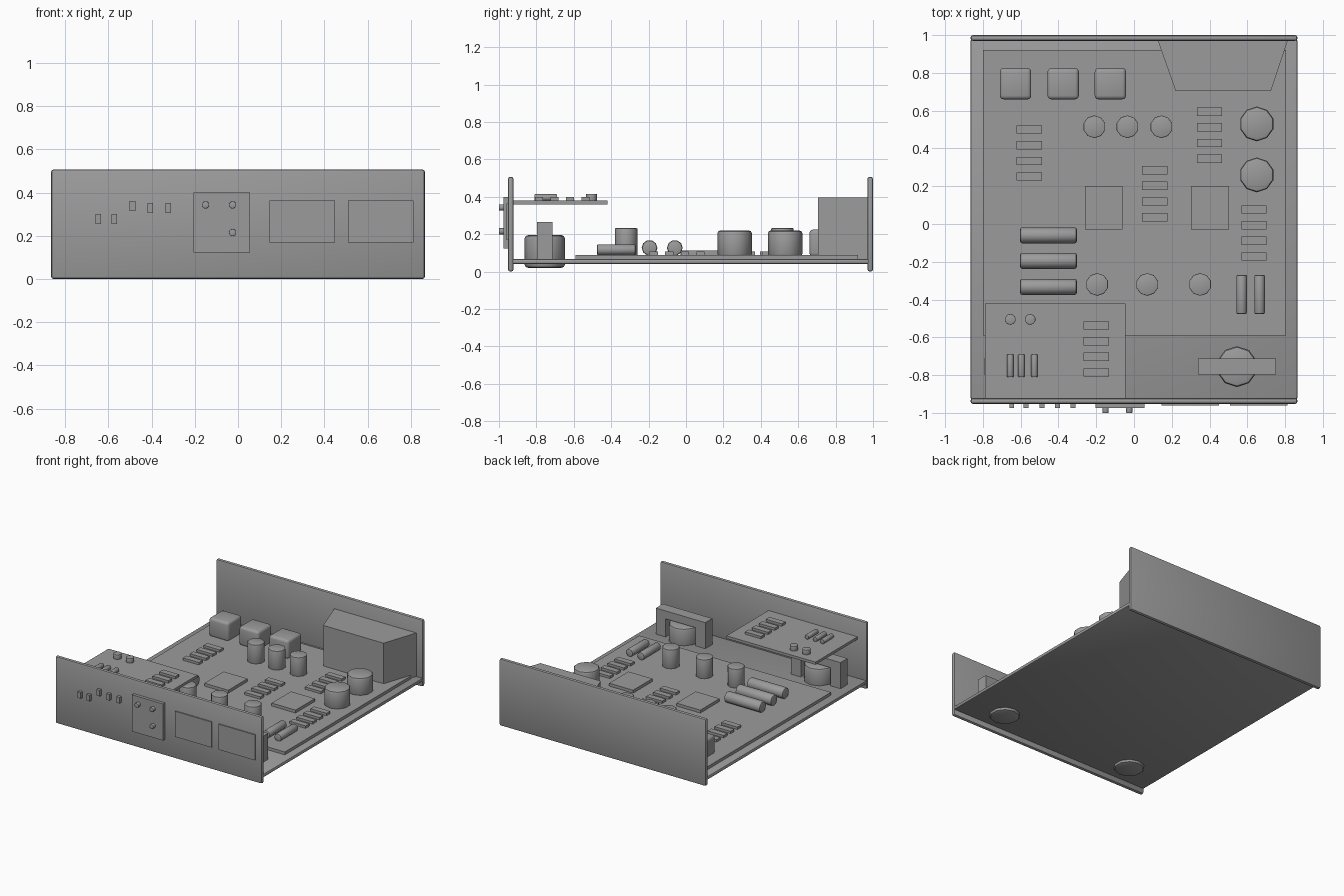
import bpy
import bmesh
from math import pi
from mathutils import Matrix

if "Cube" in bpy.data.objects:
    bpy.data.objects.remove(bpy.data.objects["Cube"], do_unlink=True)

grey = bpy.data.materials.new("neutral_grey")
grey.use_nodes = True
GREY = (0.33, 0.33, 0.33, 1)
grey.diffuse_color = GREY
grey.node_tree.nodes["Principled BSDF"].inputs["Base Color"].default_value = GREY


def finish(name, bm, bevel=0, segments=2, smooth=False):
    if bevel:
        sharp = [e for e in bm.edges if len(e.link_faces) == 2 and e.calc_face_angle() > 1]
        bmesh.ops.bevel(bm, geom=sharp, offset=bevel, segments=segments,
                        profile=0.5, affect='EDGES')
    bmesh.ops.recalc_face_normals(bm, faces=bm.faces[:])
    mesh = bpy.data.meshes.new(name)
    bm.to_mesh(mesh)
    bm.free()
    mesh.materials.append(grey)
    obj = bpy.data.objects.new(name, mesh)
    bpy.context.collection.objects.link(obj)
    if smooth:
        bpy.ops.object.select_all(action='DESELECT')
        obj.select_set(True)
        bpy.context.view_layer.objects.active = obj
        bpy.ops.object.shade_smooth_by_angle(angle=0.75)
    return obj


def box(name, x, y, z, bevel=0, segments=2):
    """Box from (low, high) ranges on each axis."""
    bm = bmesh.new()
    mid = [(a + b) / 2 for a, b in (x, y, z)]
    size = [b - a for a, b in (x, y, z)]
    bmesh.ops.create_cube(bm, size=1, matrix=Matrix.Translation(mid) @ Matrix.Diagonal((*size, 1)))
    return finish(name, bm, bevel, segments, bevel > 0)


def prism(name, points, z0, z1):
    """Upright extrusion of a plan outline."""
    bm = bmesh.new()
    face = bm.faces.new([bm.verts.new((x, y, z0)) for x, y in points])
    top = bmesh.ops.extrude_face_region(bm, geom=[face])["geom"]
    bmesh.ops.translate(bm, vec=(0, 0, z1 - z0),
                        verts=[v for v in top if isinstance(v, bmesh.types.BMVert)])
    return finish(name, bm)


def cylinder(name, centre, radius, length, axis='Z', bevel=0.008, sides=10):
    turn = {'X': Matrix.Rotation(pi / 2, 4, 'Y'),
            'Y': Matrix.Rotation(pi / 2, 4, 'X'), 'Z': Matrix()}[axis]
    bm = bmesh.new()
    bmesh.ops.create_cone(bm, cap_ends=True, segments=sides, radius1=radius, radius2=radius,
                          depth=length, matrix=Matrix.Translation(centre) @ turn)
    return finish(name, bm, bevel, 2, True)


def standing(name, x, y, radius, z0, z1, bevel=0.008):
    return cylinder(name, (x, y, (z0 + z1) / 2), radius, z1 - z0, 'Z', bevel)


BOARD = 0.09       # top of the main board
UPPER = 0.38       # top of the raised board
W = 0.865

# Chassis
box("base_plate", (-W, W), (-0.93, 0.98), (0.04, 0.068), 0.011)
box("front_panel", (-W, W), (-0.952, -0.922), (0, 0.507), 0.012)
box("back_panel", (-W, W), (0.97, 1.0), (0, 0.507), 0.012)
box("main_board", (-0.80, 0.805), (-0.59, 0.92), (0.066, BOARD))
box("raised_board", (-0.79, -0.045), (-0.922, -0.42), (0.36, UPPER))

# Power supply housing against the back panel
prism("power_supply", [(0.125, 0.975), (0.22, 0.705), (0.725, 0.705), (0.815, 0.975)], 0.068, 0.397)

# Relay blocks
for i, x in enumerate((-0.627, -0.375, -0.125)):
    box(f"relay_block_{i}", (x - 0.083, x + 0.083), (0.66, 0.825), (0.08, 0.225), 0.02, 3)

# Standing capacitors
for i, y in enumerate((0.53, 0.26)):
    standing(f"large_capacitor_{i}", 0.65, y, 0.092, 0.08, 0.22, 0.015)
for y, row in ((0.515, (-0.21, -0.035, 0.145)), (-0.32, (-0.195, 0.07, 0.35))):
    for i, x in enumerate(row):
        standing(f"small_capacitor_{i}", x, y, 0.06, 0.08, 0.232, 0.004)

# Lying capacitors
for i, y in enumerate((-0.06, -0.195, -0.333)):
    cylinder(f"lying_capacitor_{i}", (-0.453, y, 0.127), 0.042, 0.30, 'X', 0.01)
for i, x in enumerate((0.57, 0.665)):
    cylinder(f"lying_rod_{i}", (x, -0.373, 0.117), 0.029, 0.205, 'Y', 0.005)

# Square chips
for i, x in enumerate((-0.16, 0.403)):
    box(f"square_chip_{i}", (x - 0.1, x + 0.1), (-0.03, 0.2), (0.08, 0.112))

# Rows of four flat resistors
for name, x, y, z in (("left", -0.555, 0.5, BOARD), ("middle", 0.11, 0.285, BOARD),
                      ("rear", 0.40, 0.595, BOARD), ("right", 0.635, 0.077, BOARD),
                      ("raised", -0.2, -0.537, UPPER)):
    for i in range(4):
        yc = y - i * 0.083
        box(f"{name}_resistor_{i}", (x - 0.067, x + 0.067), (yc - 0.022, yc + 0.022),
            (z - 0.005, z + 0.018))

# Raised board parts
for i, x in enumerate((-0.655, -0.55)):
    standing(f"raised_capacitor_{i}", x, -0.505, 0.029, 0.375, 0.415, 0.003)
for i, x in enumerate((-0.655, -0.596, -0.527)):
    cylinder(f"raised_rod_{i}", (x, -0.75, 0.396), 0.018, 0.12, 'Y', 0.003)

# Drum coils, each under an arched bracket
for side, x in (("left", 0.545), ("right", -0.587)):
    standing(f"{side}_drum", x, -0.755, 0.108, 0.02, 0.195, 0.018)
    y = (-0.797, -0.713)
    box(f"{side}_bracket_bar", (x - 0.207, x + 0.207), y, (0.205, 0.265))
    for s in (-1, 1):
        edges = sorted((x + s * 0.125, x + s * 0.207))
        box(f"{side}_bracket_leg", edges, y, (0.06, 0.206))

# Front panel controls
for i, (x, z) in enumerate(((-0.647, 0.278), (-0.572, 0.278), (-0.488, 0.338),
                            (-0.406, 0.328), (-0.322, 0.328))):
    box(f"switch_{i}", (x - 0.013, x + 0.013), (-0.975, -0.94), (z - 0.023, z + 0.023))
box("button_plate", (-0.205, 0.055), (-0.975, -0.94), (0.123, 0.4))
for i, (x, z) in enumerate(((-0.15, 0.343), (-0.025, 0.343), (-0.025, 0.215))):
    cylinder(f"push_button_{i}", (x, -0.98, z), 0.017, 0.04, 'Y', 0.002)
for i, x in enumerate((0.297, 0.661)):
    box(f"display_{i}", (x - 0.152, x + 0.152), (-0.96, -0.945), (0.17, 0.363))
